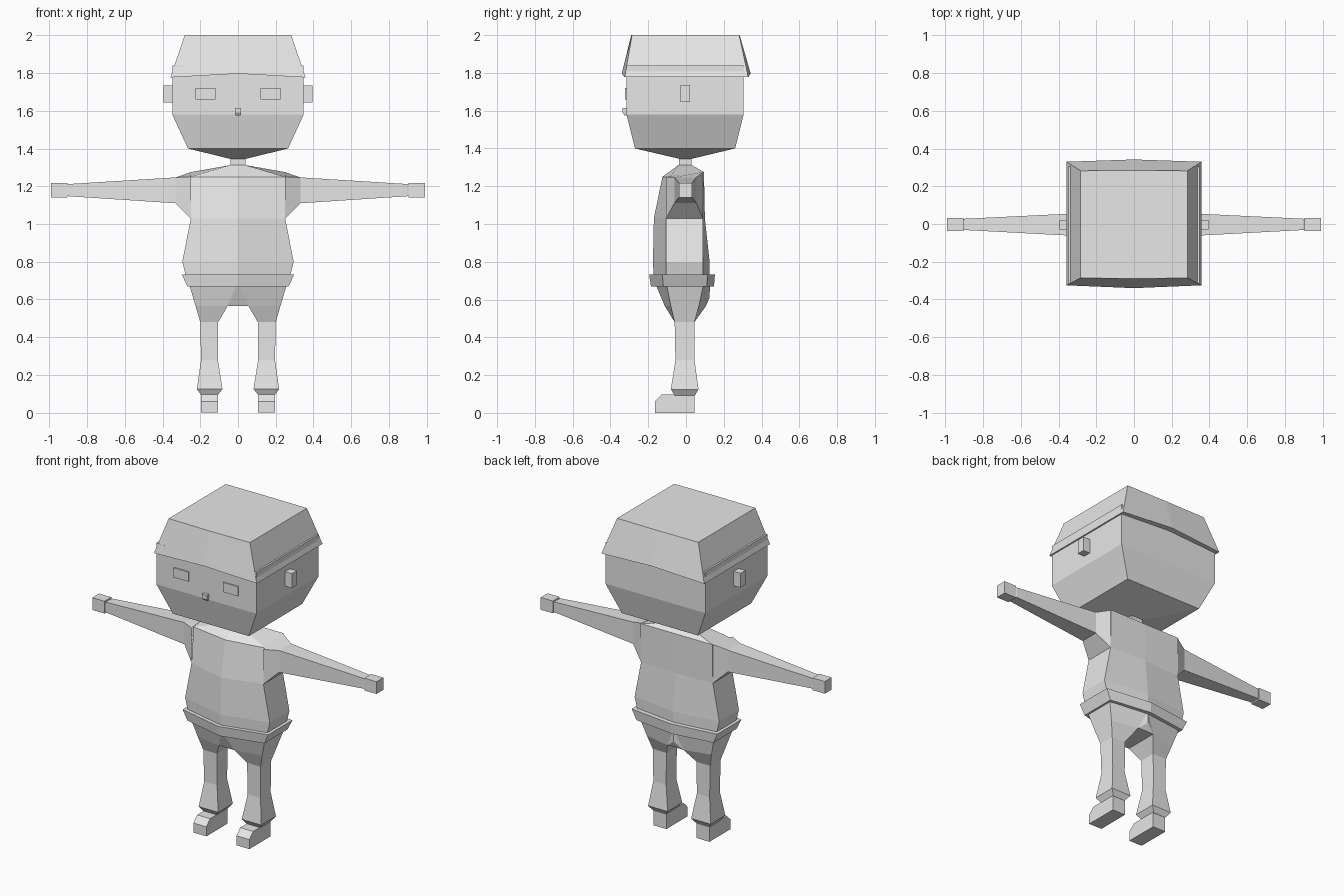
import bpy, bmesh

if "Cube" in bpy.data.objects:
    bpy.data.objects.remove(bpy.data.objects["Cube"])

grey = bpy.data.materials.new("plain grey")
grey.diffuse_color = (0.8, 0.8, 0.8, 1)
grey.use_nodes = True
grey.node_tree.nodes["Principled BSDF"].inputs["Base Color"].default_value = grey.diffuse_color


def make(name, verts, faces, mirror=False):
    """Flat shaded mesh object, optionally mirrored across x = 0."""
    me = bpy.data.meshes.new(name)
    me.from_pydata(verts, [], faces)
    bm = bmesh.new()
    bm.from_mesh(me)
    bmesh.ops.recalc_face_normals(bm, faces=bm.faces)
    bm.to_mesh(me)
    bm.free()
    me.materials.append(grey)
    ob = bpy.data.objects.new(name, me)
    bpy.context.collection.objects.link(ob)
    if mirror:
        mod = ob.modifiers.new("mirror", 'MIRROR')
        mod.use_axis[0] = True
    return ob


def loft(name, rings, mirror=False, start=True, end=True):
    """Join matching rings of points with quads and close the ends."""
    n = len(rings[0])
    verts = [p for r in rings for p in r]
    faces = []
    for k in range(len(rings) - 1):
        for i in range(n):
            j = (i + 1) % n
            faces.append((k * n + i, k * n + j, (k + 1) * n + j, (k + 1) * n + i))
    for on, o in ((start, 0), (end, (len(rings) - 1) * n)):
        if on and n == 6:
            faces += [(o, o + 1, o + 4, o + 5), (o + 1, o + 2, o + 3, o + 4)]
        elif on:
            faces.append(tuple(range(o, o + n)))
    return make(name, verts, faces, mirror)


def bowed(w, cf, mf, cb, mb, z, zmid=None, zback=None):
    """Six-point ring: corners cf/cb, bowed middle points mf/mb."""
    zm = z if zmid is None else zmid
    zb = z if zback is None else zback
    zmb = zb if zmid is None else zmid
    return [(-w, cf, z), (0, mf, zm), (w, cf, z), (w, cb, zb), (0, mb, zmb), (-w, cb, zb)]


def rect(x0, x1, y0, y1, z):
    return [(x0, y0, z), (x1, y0, z), (x1, y1, z), (x0, y1, z)]


def section(x, y0, y1, z0, z1, z1b=None):
    """Upright cross-section of an arm at x."""
    return [(x, y0, z0), (x, y1, z0), (x, y1, z1 if z1b is None else z1b), (x, y0, z1)]


def box(name, x0, x1, y0, y1, z0, z1, mirror=False):
    return loft(name, [rect(x0, x1, y0, y1, z0), rect(x0, x1, y0, y1, z1)], mirror)


# Head, hair cap and face
loft("head", [rect(-.04, .04, -.035, .03, 1.345),
              rect(-.265, .265, -.27, .26, 1.40),
              rect(-.348, .348, -.315, .305, 1.58),
              rect(-.348, .348, -.315, .305, 1.84)])
loft("hair", [bowed(.358, -.325, -.34, .33, .342, 1.777, 1.797),
              bowed(.283, -.286, -.29, .282, .284, 2.0)])
box("ear", .34, .395, -.028, .022, 1.645, 1.735, True)
box("eye", .12, .225, -.323, -.314, 1.66, 1.72, True)
loft("nose", [rect(-.014, .014, -.325, -.30, 1.575),
              rect(-.017, .017, -.335, -.30, 1.59),
              rect(-.017, .017, -.335, -.30, 1.615)])
box("neck", -.04, .04, -.037, .03, 1.29, 1.36)

# Torso with bowed chest and back
loft("torso", [bowed(.27, -.105, -.17, .09, .125, .70),
               bowed(.295, -.105, -.175, .09, .125, .80),
               bowed(.25, -.105, -.17, .09, .10, 1.03),
               bowed(.25, -.085, -.125, .095, .095, 1.25, None, 1.275),
               bowed(.04, -.04, -.04, .03, .03, 1.312)])

# Sleeves taper out to block hands
loft("arm", [section(.25, -.105, .09, 1.03, 1.25, 1.275),
             section(.33, -.062, .055, 1.11, 1.247),
             section(.895, -.032, .028, 1.147, 1.212),
             section(.91, -.028, .024, 1.15, 1.205)], True, start=False)
loft("hand", [section(.905, -.036, .032, 1.14, 1.217),
              section(.99, -.036, .032, 1.14, 1.217)], True)

# Belt band
loft("belt", [bowed(.268, -.12, -.185, .11, .148, .668),
              bowed(.298, -.125, -.195, .115, .153, .732)])

# Hips, split into two legs around the crotch
top = [(0, -.165, .69), (.262, -.105, .69), (.262, .095, .69), (0, .127, .69)]
low = [(.055, -.112, .565), (.225, -.08, .565), (.225, .068, .565), (.055, .105, .565)]
leg = rect(.105, .2, -.06, .045, .48)
mid = [(0, -.112, .565), (0, .125, .61), (0, .105, .565)]
hip_faces = [(0, 1, 2, 3), (0, 8 + 4, 4), (3, 7, 13), (13, 7, 14), (12, 14, 7, 4),
             (0, 4, 5, 1), (1, 5, 6, 2), (2, 6, 7, 3)]
hip_faces += [(4 + i, 4 + (i + 1) % 4, 8 + (i + 1) % 4, 8 + i) for i in range(4)]
# vertices 8-11 are the leg opening, 12-14 the middle seam
make("hips", top + low + leg + mid, hip_faces, True)

# Trouser legs with flared cuffs
loft("trouser_leg", [rect(.105, .2, -.06, .045, .48),
                     rect(.107, .196, -.056, .045, .28),
                     rect(.082, .218, -.08, .066, .125),
                     rect(.108, .194, -.06, .047, .092)], True, start=False)

# Shoes with a bevelled toe
side = [(-.165, 0), (.045, 0), (.045, .097), (-.128, .097), (-.165, .06)]
loft("shoe", [[(x, y, z) for y, z in side] for x in (.105, .195)], True)
